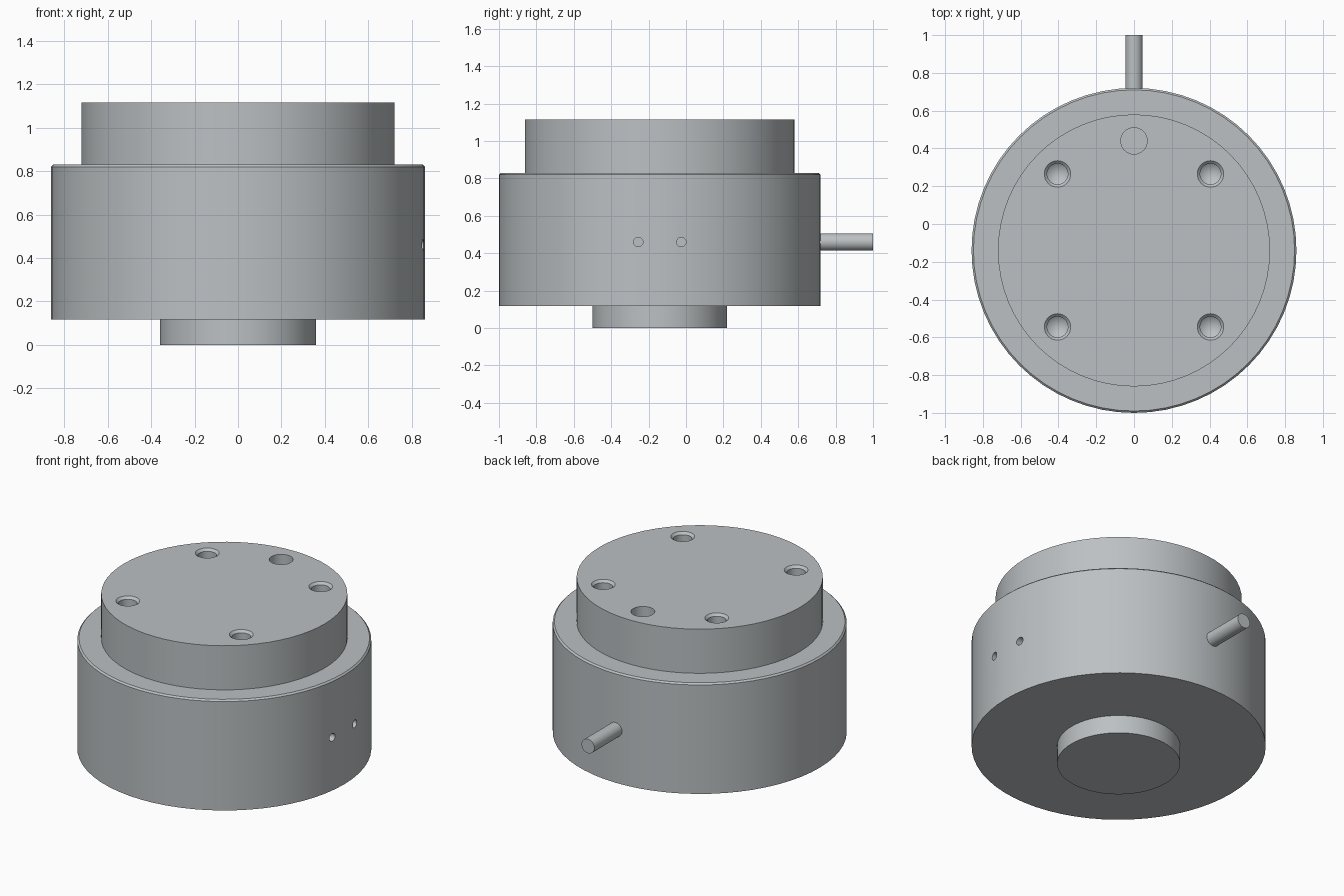
import bpy
import bmesh
from math import cos, sin, pi, radians
from mathutils import Matrix, Vector

cube = bpy.data.objects.get("Cube")
if cube:
    bpy.data.objects.remove(cube, do_unlink=True)

AXIS_Y = -0.14          # the housing axis sits forward of the cable
CABLE_Z = 0.46

steel = bpy.data.materials.new("brushed_steel")
steel.use_nodes = True
steel.diffuse_color = (0.50, 0.53, 0.545, 1)
bsdf = steel.node_tree.nodes["Principled BSDF"]
bsdf.inputs["Base Color"].default_value = steel.diffuse_color


def lathe(name, profile, sides, location, direction=(0, 0, 1)):
    """Closed solid of revolution from (radius, height) pairs, bottom to top."""
    bm = bmesh.new()
    rings = []
    for r, h in profile:
        if r == 0:
            rings.append([bm.verts.new((0, 0, h))])
        else:
            rings.append([bm.verts.new((r * cos(2 * pi * i / sides),
                                        r * sin(2 * pi * i / sides), h))
                          for i in range(sides)])
    for low, high in zip(rings, rings[1:]):
        for i in range(sides):
            j = (i + 1) % sides
            if len(low) == 1:
                bm.faces.new((low[0], high[j], high[i]))
            else:
                bm.faces.new((low[i], low[j], high[j], high[i]))
    for ring in (rings[0], rings[-1]):
        if len(ring) > 1:
            bm.faces.new(ring)
    bmesh.ops.recalc_face_normals(bm, faces=bm.faces)
    turn = Vector((0, 0, 1)).rotation_difference(Vector(direction)).to_matrix().to_4x4()
    bm.transform(Matrix.Translation(location) @ turn)
    mesh = bpy.data.meshes.new(name)
    bm.to_mesh(mesh)
    bm.free()
    mesh.materials.append(steel)
    obj = bpy.data.objects.new(name, mesh)
    bpy.context.collection.objects.link(obj)
    return obj


def select(obj):
    bpy.ops.object.select_all(action="DESELECT")
    obj.select_set(True)
    bpy.context.view_layer.objects.active = obj


def drill(obj, cutter):
    cutter.hide_render = True
    select(obj)
    mod = obj.modifiers.new("hole", "BOOLEAN")
    mod.operation = "DIFFERENCE"
    mod.solver = "EXACT"
    mod.object = cutter
    bpy.ops.object.modifier_apply(modifier=mod.name)
    bpy.data.objects.remove(cutter, do_unlink=True)


# Stepped housing: foot, wide body with chamfered rim, top plate
housing = lathe("housing", [(0.36, 0), (0.36, 0.117), (0.86, 0.117), (0.86, 0.82),
                            (0.85, 0.83), (0.72, 0.83), (0.72, 1.115)],
                64, (0, AXIS_Y, 0))

# Four countersunk bolt holes with drill-point bottoms
for sx in (-1, 1):
    for sy in (-1, 1):
        drill(housing, lathe("bolt_hole_cutter",
                             [(0, -0.24), (0.055, -0.2), (0.055, -0.015),
                              (0.07, 0), (0.07, 0.05)],
                             32, (sx * 0.405, AXIS_Y + sy * 0.405, 1.115)))

# Flat-bottomed locating hole
drill(housing, lathe("locating_hole_cutter", [(0.07, -0.15), (0.07, 0.05)],
                     32, (0, 0.44, 1.115)))

# Two small side holes on the left flank
for dy in (-0.115, 0.115):
    drill(housing, lathe("side_hole_cutter", [(0.025, 0.76), (0.025, 1)],
                         24, (0, AXIS_Y + dy, CABLE_Z), (1, 0, 0)))

# Cable stub leaving the back
cable = lathe("cable_stub", [(0.046, 0), (0.046, 0.32)], 32,
              (0, 0.68, CABLE_Z), (0, 1, 0))

for part in (housing, cable):
    select(part)
    bpy.ops.object.shade_smooth_by_angle(angle=radians(30))
